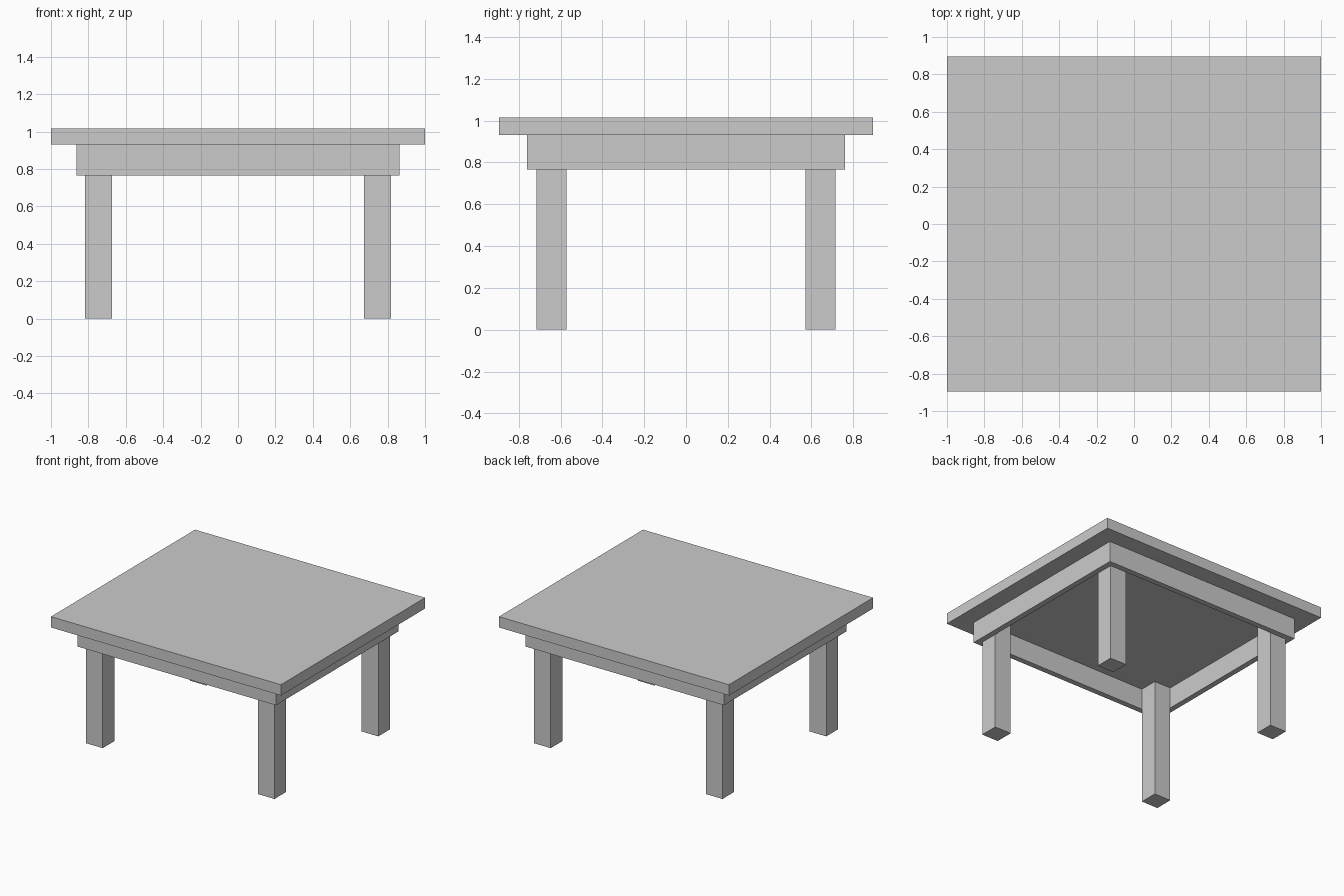
import bpy

if "Cube" in bpy.data.objects:
    bpy.data.objects.remove(bpy.data.objects["Cube"])

TOP_X, TOP_Y, TOP_Z = 1.0, 0.895, 1.015     # half width, half depth, full height
SLAB_Z, APRON_Z = 0.93, 0.765               # undersides of slab and apron
APRON_X, APRON_Y, BOARD = 0.863, 0.76, 0.044
LEG = 0.144


def box(name, lo, hi, mirror=(False, False)):
    """Axis-aligned box between two corners, optionally mirrored in x / y."""
    bpy.ops.mesh.primitive_cube_add(size=1)
    ob = bpy.context.object
    ob.name = name
    for v in ob.data.vertices:
        v.co = [l if c < 0 else h for c, l, h in zip(v.co, lo, hi)]
    if any(mirror):
        mod = ob.modifiers.new("mirror", 'MIRROR')
        mod.use_axis = (mirror[0], mirror[1], False)
        mod.use_mirror_merge = False
    return ob


# Table top slab
box("table_top", (-TOP_X, -TOP_Y, SLAB_Z), (TOP_X, TOP_Y, TOP_Z))

# Apron boards: front/back run full width, sides fit between them
inner_x, inner_y = APRON_X - BOARD, APRON_Y - BOARD
box("front_back_apron", (-APRON_X, -APRON_Y, APRON_Z),
    (APRON_X, -inner_y, SLAB_Z), (False, True))
box("side_apron", (inner_x, -inner_y, APRON_Z),
    (APRON_X, inner_y, SLAB_Z), (True, False))

# Four square legs tucked into the inner corners of the apron
box("legs", (inner_x - LEG, inner_y - LEG, 0),
    (inner_x, inner_y, SLAB_Z), (True, True))
